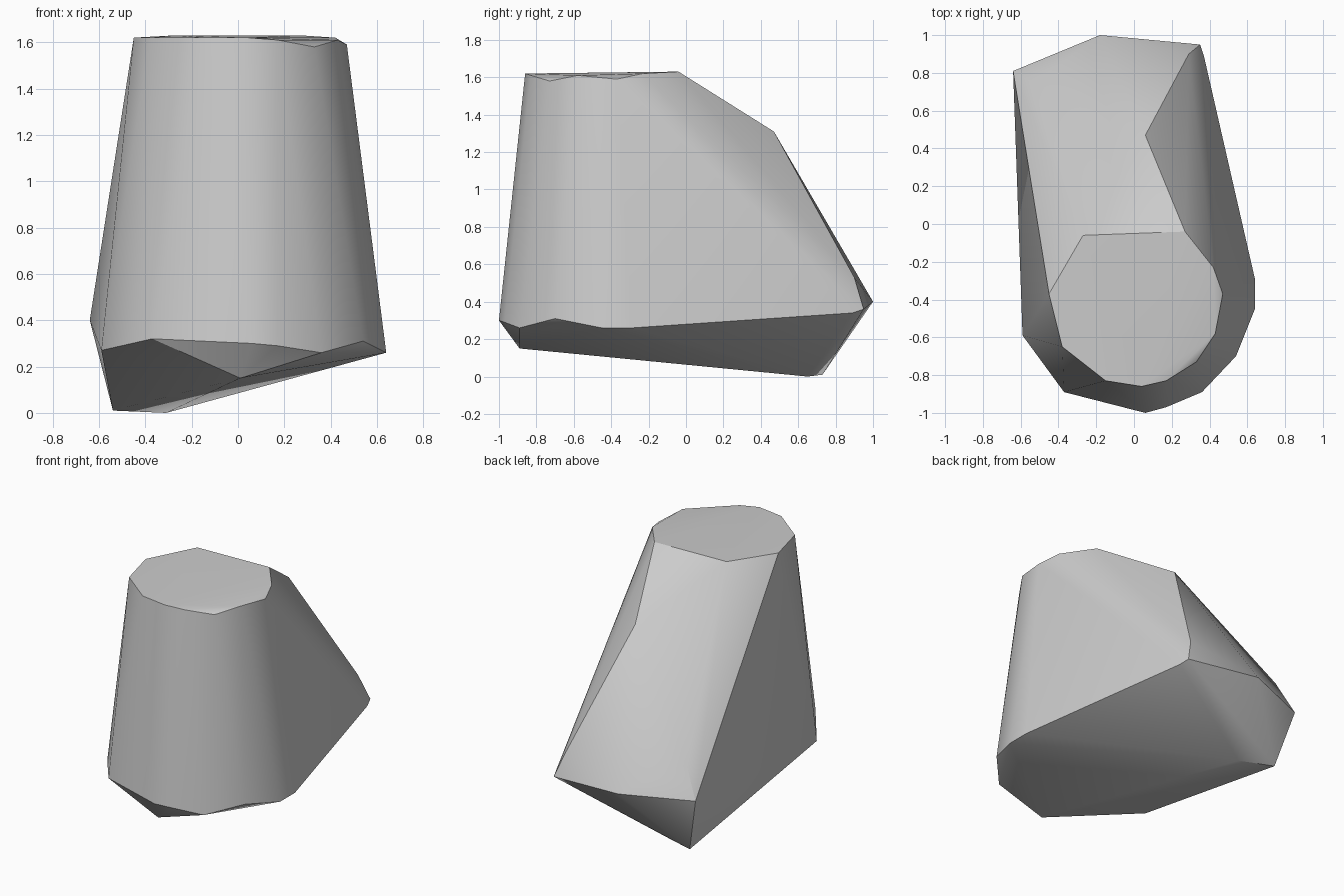
import bpy
import bmesh
import math

default_cube = bpy.data.objects.get("Cube")
if default_cube:
    bpy.data.objects.remove(default_cube, do_unlink=True)


def make_material(name, colour):
    material = bpy.data.materials.new(name)
    material.use_nodes = True
    material.diffuse_color = colour
    shader = next(node for node in material.node_tree.nodes
                  if node.type == "BSDF_PRINCIPLED")
    shader.inputs["Base Color"].default_value = colour
    return material


def make_hull(name, corners, material, sharp_angle):
    """Wrap a faceted block tightly around its corner points."""
    bm = bmesh.new()
    for corner in corners:
        bm.verts.new(corner)
    hull = bmesh.ops.convex_hull(bm, input=bm.verts[:])
    unused = {item for key in ("geom_interior", "geom_unused")
              for item in hull[key] if isinstance(item, bmesh.types.BMVert)}
    bmesh.ops.delete(bm, geom=list(unused), context="VERTS")
    bmesh.ops.recalc_face_normals(bm, faces=bm.faces[:])
    mesh = bpy.data.meshes.new(name)
    bm.to_mesh(mesh)
    bm.free()
    mesh.materials.append(material)
    block = bpy.data.objects.new(name, mesh)
    bpy.context.collection.objects.link(block)
    bpy.ops.object.select_all(action="DESELECT")
    bpy.context.view_layer.objects.active = block
    block.select_set(True)
    bpy.ops.object.shade_smooth_by_angle(angle=math.radians(sharp_angle))
    return block


# Flat top: rounded at the front, straight along the back
top_rim = [
    (-.27, -.06, 1.63), (.27, -.04, 1.63), (.42, -.23, 1.62),
    (.47, -.37, 1.59), (.43, -.58, 1.61), (.33, -.73, 1.58),
    (.17, -.83, 1.61), (.04, -.86, 1.62), (-.15, -.83, 1.62),
    (-.38, -.65, 1.62), (-.45, -.37, 1.62),
]

# Ridge and shoulders of the sloping back
back_slope = [
    (.06, .47, 1.31), (.29, .9, .53), (-.53, .75, .6),
]

# Widest line around the base
lower_rim = [
    (-.64, .81, .4), (-.18, 1, .4), (.35, .95, .36), (.37, .89, .34),
    (.64, -.29, .26), (.64, -.45, .26), (.54, -.7, .31),
    (.36, -.89, .26), (.17, -.97, .29), (.06, -1, .3),
    (-.37, -.89, .32), (-.59, -.59, .27),
]

# Tilted underside
underside = [
    (.01, -.89, .15), (-.54, .73, .01), (-.31, .65, 0),
]

stone_grey = make_material("stone grey", (.6, .6, .6, 1))
make_hull("faceted_block", top_rim + back_slope + lower_rim + underside,
          stone_grey, sharp_angle=30)
